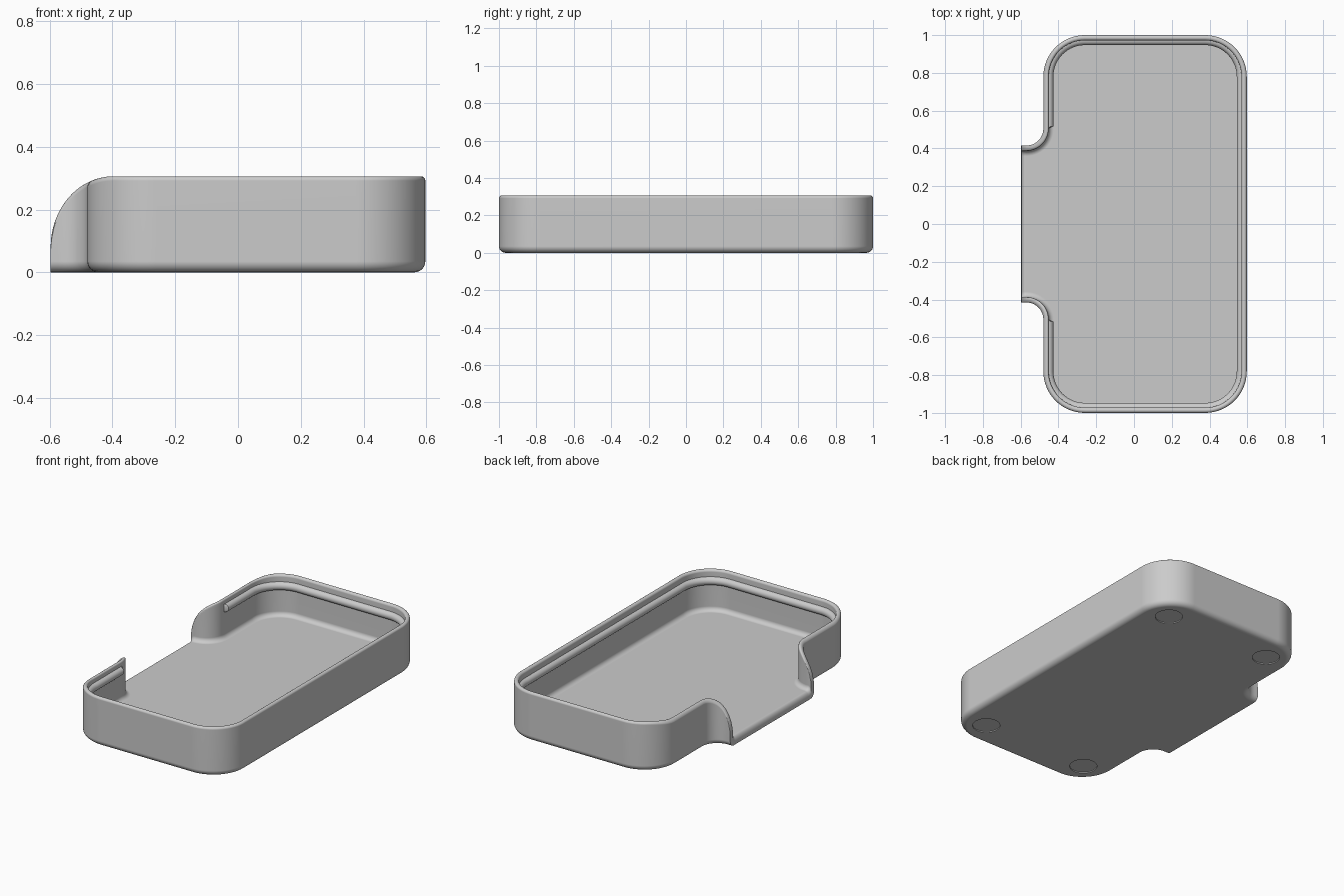
import bpy, bmesh
from math import sin, cos, radians, sqrt

if "Cube" in bpy.data.objects:
    bpy.data.objects.remove(bpy.data.objects["Cube"], do_unlink=True)

HEIGHT, WALL, FLOOR = 0.306, 0.028, 0.05
LIP_X, LEFT, RIGHT, BACK = -0.597, -0.48, 0.597, 1.0
CORNER, FLARE = 0.22, 0.09
FLARE_X, FLARE_Y = LEFT - FLARE, 0.505
CUT_X, CUT_Z = LIP_X + 0.2, 0.08
ROUND, COVE, RIB, RIB_Z = 0.035, 0.028, 0.025, 0.238
RIM = WALL / 2
LIP_DROP = 0.036
TAIL = [CUT_X - 0.2 * cos(radians(a)) for a in range(0, 30, 4)]

grey = bpy.data.materials.new("plain grey")
grey.use_nodes = True
colour = (0.6, 0.6, 0.6, 1)
grey.diffuse_color = colour
grey.node_tree.nodes["Principled BSDF"].inputs["Base Color"].default_value = colour


def arc(cx, cy, r, start, end, steps):
    angles = [radians(start + (end - start) * i / steps) for i in range(steps + 1)]
    return [(cx + r * cos(a), cy + r * sin(a)) for a in angles]


def outline(d):
    """Open plan path from lip to lip, inset by d; third value is the rib strength."""
    tail = [(x, FLARE_Y - FLARE - d) for x in TAIL]
    flare = arc(FLARE_X, FLARE_Y, FLARE + d, 270, 360, 14)
    corners = arc(LEFT + CORNER, BACK - CORNER, CORNER - d, 180, 90, 16)
    corners += arc(RIGHT - CORNER, BACK - CORNER, CORNER - d, 90, 0, 16)
    half = [(x, y, 0) for x, y in tail + flare]
    half += [(LEFT + d, FLARE_Y + 0.012, 1)] + [(x, y, 1) for x, y in corners]
    return half + [(x, -y, w) for x, y, w in reversed(half)]


def cut_height(x):
    """Rounded side profile that lowers the wall toward the lip."""
    if x >= CUT_X:
        return HEIGHT
    u = min(1, (CUT_X - x) / 0.2)
    return CUT_Z + (HEIGHT - CUT_Z) * sqrt(1 - u * u)


def lip_drop(x):
    """Rounds the floor over at the pouring lip."""
    u = min(1, (x - LIP_X) / (TAIL[-1] - LIP_X))
    return LIP_DROP * (1 - sqrt(1 - (1 - u) ** 2))


# Wall section as (inset, height): underside round, rounded rim, rib, floor cove
section = arc(ROUND, ROUND, ROUND, 270, 180, 6)
section += arc(RIM, HEIGHT - RIM, RIM, 180, 0, 8)
section += arc(WALL, RIB_Z, RIB, 90, -90, 10)
cove = arc(WALL + COVE, FLOOR + COVE, COVE, 180, 270, 6)

# Tray body swept from the section; the rim follows the cut profile
bm = bmesh.new()
base = outline(WALL)
rings = []
for d, z in section:
    is_rib = d > WALL and z > HEIGHT / 2
    rim_rise = max(0, z - (HEIGHT - RIM))
    ring = []
    for (x, y, w), (bx, by, _) in zip(outline(d), base):
        if is_rib and w == 0:
            x, y = bx, by
        ring.append(bm.verts.new((x, y, min(z, cut_height(x) - RIM + rim_rise))))
    rings.append(ring)
for d, z in cove:
    rings.append([bm.verts.new((x, y, min(z, cut_height(x) - RIM) - lip_drop(x)))
                  for x, y, w in outline(d)])
for a, b in zip(rings, rings[1:]):
    for i in range(len(a) - 1):
        bm.faces.new((a[i], a[i + 1], b[i + 1], b[i]))

# Underside, lip edge, rounded lip strips and flat floor
bm.faces.new(rings[0])
bm.faces.new([r[0] for r in rings] + [r[-1] for r in reversed(rings)])
inner = rings[-1]
last = len(TAIL) - 1
for i in range(last):
    bm.faces.new((inner[i], inner[i + 1], inner[-2 - i], inner[-1 - i]))
bm.faces.new(inner[last:len(inner) - last])
bmesh.ops.remove_doubles(bm, verts=bm.verts, dist=1e-5)
bmesh.ops.dissolve_degenerate(bm, edges=bm.edges, dist=1e-5)
bmesh.ops.recalc_face_normals(bm, faces=bm.faces)
mesh = bpy.data.meshes.new("tray")
bm.to_mesh(mesh)
bm.free()
mesh.materials.append(grey)
tray = bpy.data.objects.new("tray", mesh)
bpy.context.collection.objects.link(tray)

# Four shallow round foot recesses underneath
for x in (-0.31, 0.43):
    for y in (-0.83, 0.83):
        bpy.ops.mesh.primitive_cylinder_add(vertices=40, radius=0.08, depth=0.02,
                                            location=(x, y, -0.004))
        cutter = bpy.context.object
        cutter.name = "foot_recess_cutter"
        cutter.hide_render = True
        cutter.data.materials.append(grey)
        bpy.context.view_layer.objects.active = tray
        recess = tray.modifiers.new("recess", "BOOLEAN")
        recess.operation, recess.solver, recess.object = "DIFFERENCE", "EXACT", cutter
        bpy.ops.object.modifier_apply(modifier=recess.name)
        bpy.data.objects.remove(cutter, do_unlink=True)

# Smooth rounds with crisp edges and flat floor
tray.select_set(True)
bpy.context.view_layer.objects.active = tray
bpy.ops.object.shade_smooth_by_angle(angle=radians(35))
weighted = tray.modifiers.new("weighted normals", "WEIGHTED_NORMAL")
weighted.keep_sharp = True
